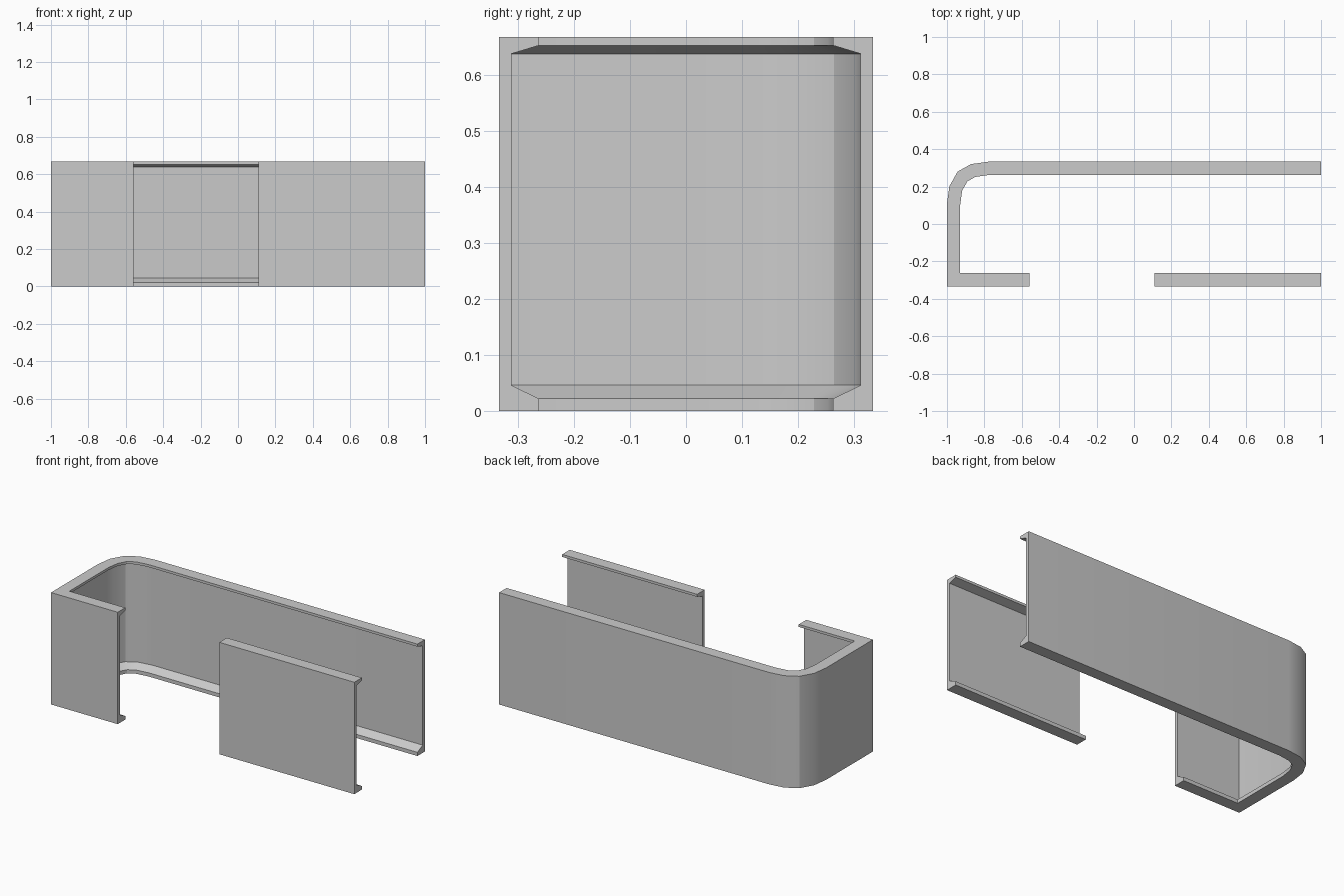
import bpy, bmesh, math
from mathutils import Vector

if "Cube" in bpy.data.objects:
    bpy.data.objects.remove(bpy.data.objects["Cube"])

H, W = 0.667, 0.333

# Channel cross-section: (distance inward from outer face, height)
PROFILE = [(0, 0), (0.071, 0), (0.071, 0.022), (0.0215, 0.046),
           (0.0215, 0.637), (0.071, 0.652), (0.071, H), (0, H)]


def sweep_channel(name, points):
    """Sweep the channel profile along an outline with mitred joints; inside lies to the right."""
    pts = [Vector(p) for p in points]
    normals = []
    for a, b in zip(pts, pts[1:]):
        d = (b - a).normalized()
        normals.append(Vector((d.y, -d.x)))
    bm = bmesh.new()
    rings = []
    for i, p in enumerate(pts):
        n1, n2 = normals[max(i - 1, 0)], normals[min(i, len(normals) - 1)]
        mitre = (n1 + n2) / (1 + n1.dot(n2))
        rings.append([bm.verts.new((*(p + mitre * o), z)) for o, z in PROFILE])
    n = len(PROFILE)
    for r, s in zip(rings, rings[1:]):
        for k in range(n):
            bm.faces.new((r[k], r[(k + 1) % n], s[(k + 1) % n], s[k]))
    bm.faces.new(rings[0])
    bm.faces.new(rings[-1])
    bmesh.ops.recalc_face_normals(bm, faces=bm.faces)
    mesh = bpy.data.meshes.new(name)
    bm.to_mesh(mesh)
    bm.free()
    obj = bpy.data.objects.new(name, mesh)
    bpy.context.collection.objects.link(obj)
    bpy.context.view_layer.objects.active = obj
    obj.select_set(True)
    bpy.ops.object.shade_smooth_by_angle(angle=math.radians(30))
    obj.select_set(False)


# Long wall: short front return, square corner, left side, rounded corner, back
sweep_channel("wrapped_wall", [(-0.56, -W), (-1, -W), (-1, 0.11), (-0.987, 0.202),
                               (-0.943, 0.280), (-0.872, 0.320), (-0.78, W), (1, W)])

# Separate straight wall at front right
sweep_channel("front_wall", [(1, -W), (0.11, -W)])
